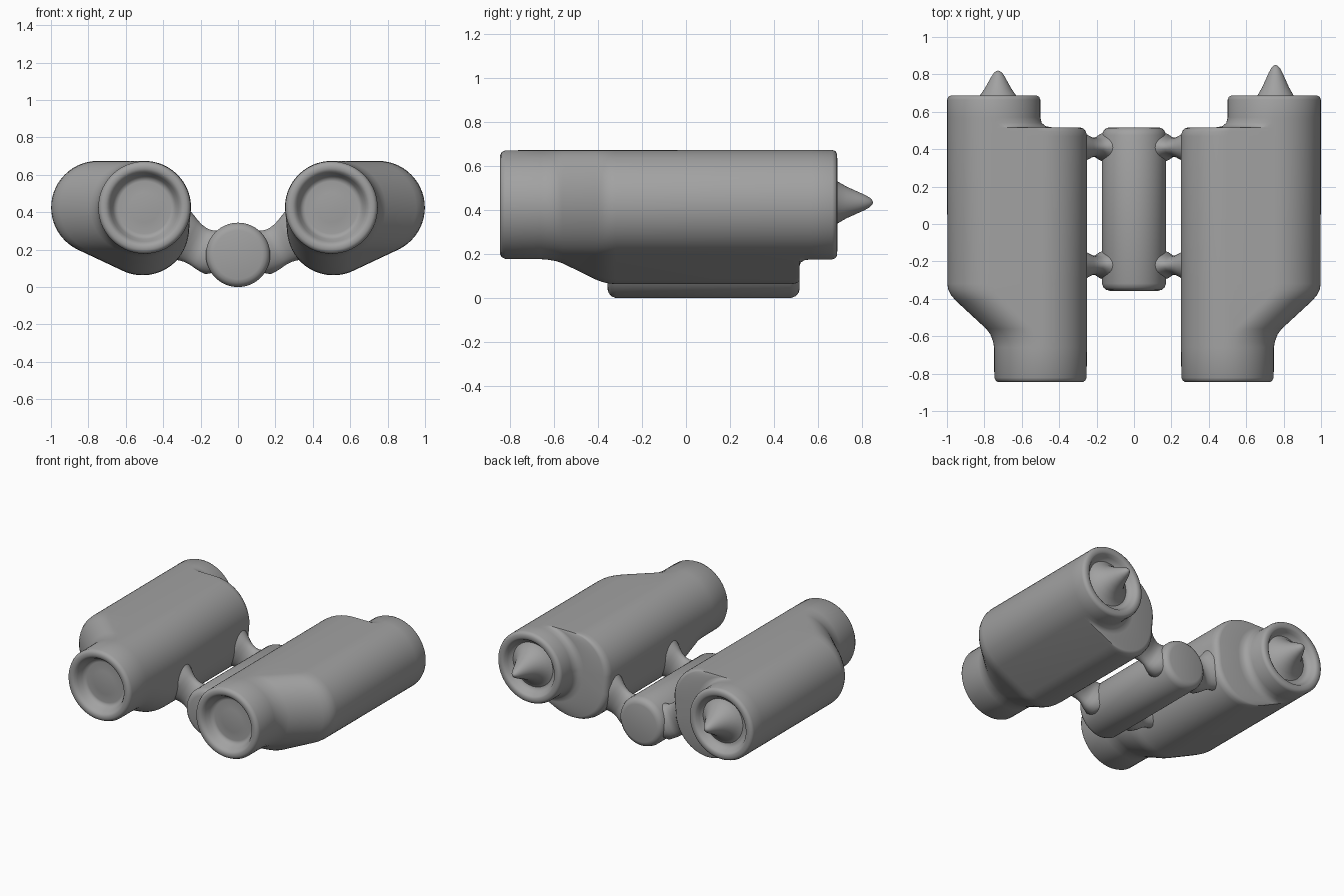
import bpy, bmesh
from math import sin, cos, radians, tau
from mathutils import Vector

if "Cube" in bpy.data.objects:
    bpy.data.objects.remove(bpy.data.objects["Cube"])

# Dark grey finish shared by every part
grey = bpy.data.materials.new("dark_grey")
grey.diffuse_color = (0.36, 0.36, 0.36, 1)
grey.use_nodes = True
grey.node_tree.nodes["Principled BSDF"].inputs["Base Color"].default_value = grey.diffuse_color


def loft(name, rings):
    """Skin a list of equal-length point rings and cap both ends."""
    bm = bmesh.new()
    rows = [[bm.verts.new(p) for p in ring] for ring in rings]
    n = len(rows[0])
    for a, b in zip(rows, rows[1:]):
        for i in range(n):
            j = (i + 1) % n
            bm.faces.new((a[i], a[j], b[j], b[i]))
    bm.faces.new(rows[0])
    bm.faces.new(rows[-1])
    bmesh.ops.remove_doubles(bm, verts=bm.verts, dist=1e-5)
    bmesh.ops.recalc_face_normals(bm, faces=bm.faces)
    me = bpy.data.meshes.new(name)
    bm.to_mesh(me)
    bm.free()
    me.materials.append(grey)
    ob = bpy.data.objects.new(name, me)
    bpy.context.collection.objects.link(ob)
    bpy.ops.object.select_all(action='DESELECT')
    ob.select_set(True)
    bpy.context.view_layer.objects.active = ob
    bpy.ops.object.shade_smooth_by_angle(angle=radians(60))
    return ob


def circle_ring(x, z, y, r, n=64):
    return [(x + r * cos(tau * i / n), y, z + r * sin(tau * i / n)) for i in range(n)]


# Three circles whose hull is the prism housing section
OUTER, INNER, LOWER = Vector((0.75, 0.425)), Vector((0.5, 0.425)), Vector((0.51, 0.312))


def hull_ring(side, y, r, a, b, c):
    pts = []
    for centre, start, end in ((a, -64.8, 90), (b, 90, 180), (c, 180, 295.2)):
        for i in range(25):
            t = radians(start + (end - start) * i / 24)
            pts.append((side * (centre.x + r * cos(t)), y, centre.y + r * sin(t)))
    return pts


# Front tube, rim and recessed lens: (y, radius)
FRONT = [(-0.782, 0.01), (-0.78, 0.08), (-0.772, 0.14), (-0.775, 0.155), (-0.79, 0.168),
         (-0.82, 0.182), (-0.838, 0.194), (-0.845, 0.207), (-0.845, 0.226),
         (-0.838, 0.239), (-0.822, 0.247)]
# Housing swelling out from the front tube: (y, blend)
TAPER = [(-0.66, 0), (-0.63, 0.02), (-0.59, 0.08), (-0.56, 0.17), (-0.41, 0.82),
         (-0.38, 0.92), (-0.35, 0.98), (-0.32, 1)]
# Rear shoulder stepping in to the rear tube: (y, blend)
SHOULDER = [(0.47, 1), (0.495, 0.975), (0.51, 0.92), (0.516, 0.85), (0.517, 0.25),
            (0.522, 0.12), (0.54, 0.03), (0.57, 0)]
# Rear rim and recess: (y, radius)
REAR = [(0.665, 0.249), (0.68, 0.243), (0.687, 0.23), (0.688, 0.207), (0.68, 0.195),
        (0.66, 0.183), (0.64, 0.17), (0.632, 0.15), (0.63, 0.05)]

for side, label in ((1, "right"), (-1, "left")):
    # Barrel housing
    rings = [hull_ring(side, y, r, INNER, INNER, INNER) for y, r in FRONT]
    rings += [hull_ring(side, y, 0.248, INNER.lerp(OUTER, t), INNER, INNER.lerp(LOWER, t))
              for y, t in TAPER]
    rings += [hull_ring(side, y, 0.249, OUTER, OUTER.lerp(INNER, t), OUTER.lerp(LOWER, t))
              for y, t in SHOULDER]
    rings += [hull_ring(side, y, r, OUTER, OUTER, OUTER) for y, r in REAR]
    loft("barrel_" + label, rings)

    # Pointed cone in the rear recess
    x, tip = (0.757, 0.85) if side > 0 else (-0.727, 0.82)
    cone = [(0.628, 0.17), (0.636, 0.15), (0.658, 0.122), (0.69, 0.095)]
    cone += [(0.69 + (tip - 0.69) * f, r) for f, r in
             ((0.25, 0.072), (0.5, 0.054), (0.75, 0.036), (0.9, 0.023), (0.97, 0.012), (1, 0.002))]
    loft("rear_cone_" + label, [circle_ring(x, 0.435, y, r, 32) for y, r in cone])

    # Flared bridge arms: centre x, centre z, half width, half height
    for place, y0 in (("front", -0.22), ("rear", 0.41)):
        rings = []
        for cx, cz, w, h in ((0.06, 0.175, 0.1, 0.105), (0.12, 0.184, 0.094, 0.128),
                             (0.165, 0.196, 0.074, 0.117), (0.19, 0.205, 0.056, 0.11),
                             (0.212, 0.217, 0.05, 0.107), (0.24, 0.234, 0.056, 0.11),
                             (0.265, 0.249, 0.07, 0.118), (0.295, 0.267, 0.088, 0.132),
                             (0.36, 0.31, 0.1, 0.155)):
            ring = []
            for i in range(32):
                c, s = cos(tau * i / 32), sin(tau * i / 32)
                v = h * s
                ring.append((side * (cx - 0.44 * v), y0 + w * c, cz + 0.9 * v))
            rings.append(ring)
        loft(f"bridge_arm_{place}_{label}", rings)

# Central hinge
hinge = [(-0.357, 0.13), (-0.352, 0.148), (-0.34, 0.163), (-0.318, 0.172),
         (0.475, 0.172), (0.499, 0.163), (0.512, 0.148), (0.517, 0.13)]
loft("central_hinge", [circle_ring(0, 0.172, y, r) for y, r in hinge])
